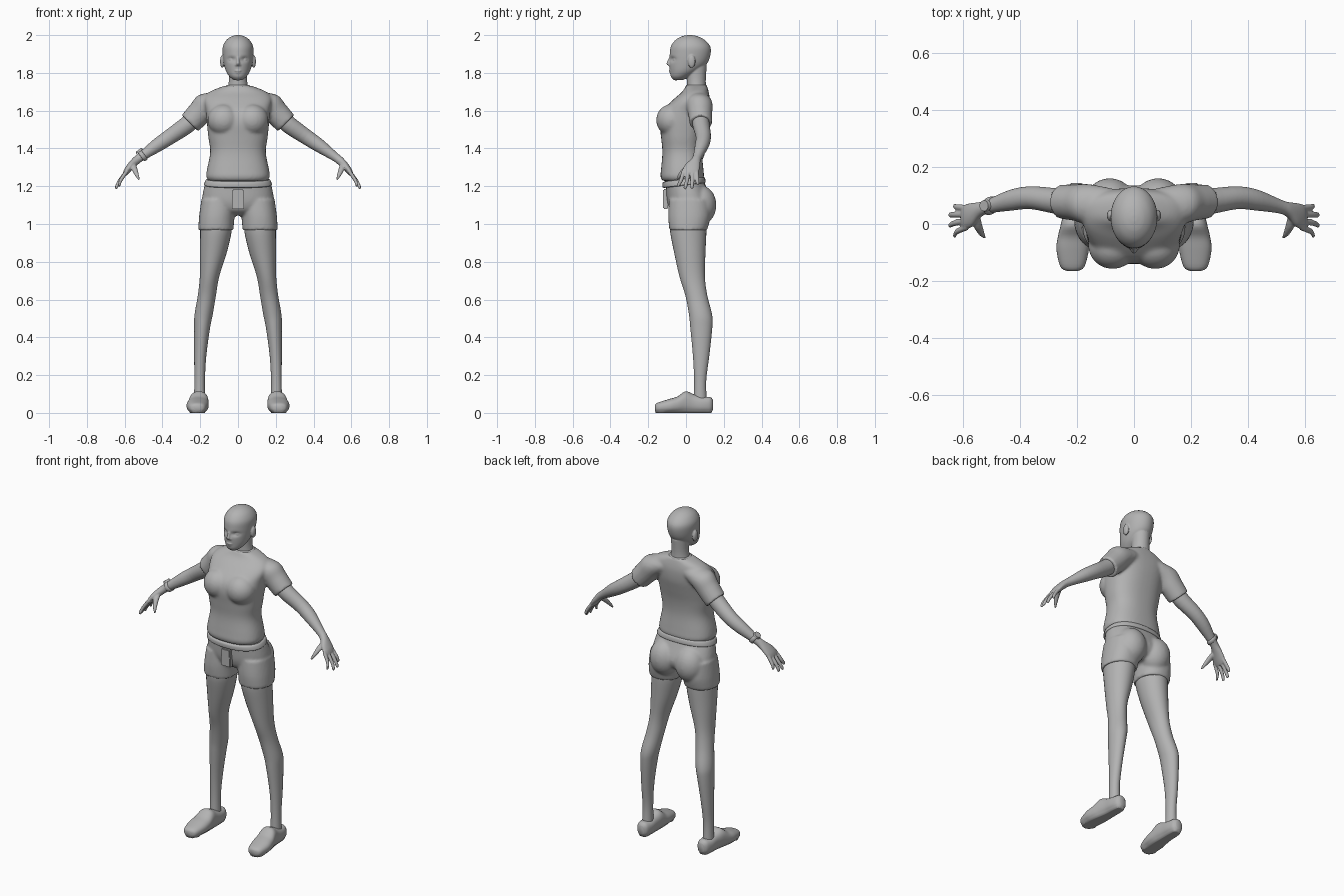
import bpy, bmesh, math
from mathutils import Vector, Matrix

grey = bpy.data.materials.new("plain grey")
grey.diffuse_color = (0.45, 0.45, 0.45, 1)
X, Y, Z = Vector((1, 0, 0)), Vector((0, 1, 0)), Vector((0, 0, 1))


def spline(rows, steps):
    """Catmull-Rom through rows of equal length."""
    out = []
    for i in range(len(rows) - 1):
        a, b, c, d = (rows[max(i - 1, 0)], rows[i], rows[i + 1], rows[min(i + 2, len(rows) - 1)])
        for k in range(steps):
            t = k / steps
            out.append([0.5 * (2 * q + (r - p) * t + (2 * p - 5 * q + 4 * r - s) * t * t
                               + (3 * q - p - 3 * r + s) * t ** 3) for p, q, r, s in zip(a, b, c, d)])
    return out + [list(rows[-1])]


def loft(bm, rows, u=X, v=Y, side=1, power=2.0, segs=32, steps=4):
    """Closed tube through rows of (x, y, z, radius along u, radius along v)."""
    rings = []
    for x, y, z, ru, rv in spline(rows, steps):
        ring = []
        for k in range(segs):
            a = 2 * math.pi * k / segs
            c, s = math.cos(a), math.sin(a)
            p = Vector((x, y, z)) + u * ru * math.copysign(abs(c) ** (2 / power), c) \
                + v * rv * math.copysign(abs(s) ** (2 / power), s)
            p.x *= side
            ring.append(bm.verts.new(p))
        rings.append(ring)
    for a, b in zip(rings, rings[1:]):
        for k in range(segs):
            n = (k + 1) % segs
            bm.faces.new((a[k], a[n], b[n], b[k]))
    bm.faces.new(rings[0])
    bm.faces.new(rings[-1])


def ball(bm, centre, radii):
    m = Matrix.Translation(centre) @ Matrix.Diagonal((*radii, 1))
    bmesh.ops.create_uvsphere(bm, u_segments=24, v_segments=16, radius=1, matrix=m)


def finish(name, bm, voxel=0, smooth=0):
    bmesh.ops.recalc_face_normals(bm, faces=bm.faces)
    me = bpy.data.meshes.new(name)
    bm.to_mesh(me)
    bm.free()
    ob = bpy.data.objects.new(name, me)
    bpy.context.collection.objects.link(ob)
    me.materials.append(grey)
    for p in me.polygons:
        p.use_smooth = True
    if voxel:  # fuse overlapping volumes into one skin
        m = ob.modifiers.new("fuse", 'REMESH')
        m.mode, m.voxel_size, m.use_smooth_shade = 'VOXEL', voxel, True
    if smooth:
        m = ob.modifiers.new("soften", 'SMOOTH')
        m.factor, m.iterations = 0.5, smooth
    return ob


# Head: skull with pressed-in eye sockets, then features and neck
bm = bmesh.new()
loft(bm, [(0, -.04, 1.762, .022, .024), (0, -.03, 1.78, .045, .05), (0, -.008, 1.81, .064, .077),
          (0, .012, 1.85, .075, .1), (0, .022, 1.9, .081, .108), (0, .024, 1.94, .08, .104),
          (0, .022, 1.972, .063, .08), (0, .02, 1.992, .037, .046), (0, .02, 2.0, .01, .012)],
     segs=64, steps=6)
for v in bm.verts:
    for s in (-1, 1):
        d2 = ((v.co.x - s * .034) / .02) ** 2 + ((v.co.z - 1.872) / .012) ** 2
        if v.co.y < 0:
            v.co.y += .013 * math.exp(-d2)
for s in (-1, 1):
    ball(bm, (s * .033, -.057, 1.87), (.016, .012, .008))      # eye
    ball(bm, (s * .083, .03, 1.86), (.012, .02, .034))         # ear
    ball(bm, (s * .01, -.084, 1.842), (.008, .009, .006))      # nostril
loft(bm, [(0, -.078, 1.89, .007, .008), (0, -.088, 1.862, .008, .011),
          (0, -.092, 1.848, .010, .012), (0, -.086, 1.838, .008, .008)], segs=16)
ball(bm, (0, -.080, 1.811), (.02, .011, .005))
ball(bm, (0, -.077, 1.801), (.017, .011, .005))
ball(bm, (0, -.053, 1.774), (.022, .019, .014))
loft(bm, [(0, .06, 1.67, .075, .05), (0, .056, 1.72, .055, .05), (0, .055, 1.77, .048, .05),
          (0, .055, 1.84, .05, .055)])
finish("head_and_neck", bm, .004, 2)

# T-shirt: torso, bust and sleeves
bm = bmesh.new()
loft(bm, [(0, -.02, 1.228, .155, .104), (0, -.02, 1.25, .168, .115), (0, -.02, 1.29, .164, .112),
          (0, -.02, 1.38, .147, .105), (0, -.02, 1.46, .157, .112), (0, -.015, 1.54, .165, .125),
          (0, 0, 1.6, .17, .123), (0, .03, 1.66, .18, .096), (0, .05, 1.70, .15, .07),
          (0, .055, 1.732, .07, .056)], power=2.4, segs=48)
for s in (-1, 1):
    ball(bm, (s * .075, -.075, 1.55), (.086, .083, .085))
    loft(bm, [(.08, .065, 1.665, .06, .05), (.16, .07, 1.635, .07, .068), (.205, .075, 1.587, .064, .066),
              (.254, .078, 1.534, .06, .062)], Y, Vector((.7, 0, .7)), s)
finish("shirt", bm, .008, 5)

# Collar rim
bm = bmesh.new()
loft(bm, [(0, .055, 1.715, .076, .06), (0, .055, 1.728, .068, .057), (0, .055, 1.735, .06, .054)])
finish("collar", bm)

# Shorts: pelvis, seat and leg tubes
bm = bmesh.new()
loft(bm, [(0, -.015, 1.25, .158, .1), (0, 0, 1.2, .178, .106), (0, .018, 1.12, .19, .118),
          (0, .02, 1.07, .17, .1), (0, .02, 1.045, .12, .06)], power=2.3, segs=48)
for s in (-1, 1):
    ball(bm, (s * .085, .075, 1.1), (.088, .086, .105))
    loft(bm, [(.1, .02, 1.13, .094, .11), (.112, .018, 1.04, .094, .112), (.117, .012, .968, .093, .1)],
         side=s, power=2.2)
finish("shorts", bm, .008, 4)

# Waistband dipping at the front
bm = bmesh.new()
loft(bm, [(0, -.01, 1.205, .172, .106), (0, -.01, 1.21, .18, .114), (0, -.012, 1.232, .172, .112),
          (0, -.012, 1.238, .162, .103)], power=2.3, segs=48)
for v in bm.verts:
    v.co.z += v.co.y * .12
finish("waistband", bm)

# Front flap hanging from the waistband
bm = bmesh.new()
bmesh.ops.create_cube(bm, size=1, matrix=Matrix.Translation((0, -.108, 1.132)) @ Matrix.Diagonal((.066, .026, .104, 1)))
for v in bm.verts:
    if v.co.z > 1.13:
        v.co.x *= .85
bmesh.ops.bevel(bm, geom=bm.edges[:], offset=.004, segments=2, affect='EDGES')
flap = finish("front_flap", bm)
for p in flap.data.polygons:
    p.use_smooth = False

tilt = Vector((.6, 0, .8))
for s, label in ((1, "left"), (-1, "right")):
    # Leg
    bm = bmesh.new()
    loft(bm, [(.117, .012, 1.02, .082, .095), (.117, .012, .96, .083, .096), (.13, .02, .85, .071, .083),
              (.151, .033, .72, .051, .067), (.165, .055, .62, .048, .058), (.182, .077, .52, .048, .061),
              (.19, .081, .45, .042, .058), (.2, .08, .3, .032, .043), (.203, .075, .17, .028, .032),
              (.203, .075, .06, .03, .035)], side=s)
    finish(label + "_leg", bm)

    # Shoe with flat sole
    bm = bmesh.new()
    loft(bm, [(.216, -.165, .027, .018, .014), (.216, -.15, .028, .042, .026), (.215, -.09, .036, .057, .037),
              (.211, -.045, .043, .056, .044), (.207, -.003, .056, .05, .058), (.204, .04, .049, .044, .05),
              (.203, .09, .043, .042, .043), (.202, .128, .043, .034, .041), (.202, .143, .042, .018, .026)],
         X, Z, s, power=2.4)
    for v in bm.verts:
        if v.co.z < .008:
            v.co.z = 0
    finish(label + "_shoe", bm)

    # Arm, palm, fingers and thumb
    bm = bmesh.new()
    loft(bm, [(.2, .075, 1.59, .043, .045), (.27, .08, 1.525, .045, .046), (.36, .092, 1.462, .04, .041),
              (.43, .084, 1.415, .037, .036), (.51, .062, 1.358, .025, .024), (.54, .05, 1.335, .027, .022),
              (.567, .033, 1.308, .041, .02), (.59, .025, 1.28, .044, .017), (.602, .022, 1.262, .038, .012)],
         Y, tilt, s)
    tips = [(.632, .062, 1.208), (.648, .032, 1.189), (.648, -.004, 1.187), (.632, -.04, 1.2)]
    for i, (x, y, z) in enumerate(tips):
        by = .056 - .0225 * i
        loft(bm, [(.585, by, 1.285, .011, .011), ((.6 + x) / 2 + .004, (by + y) / 2, (1.265 + z) / 2, .0105, .0105),
                  (x - .003, y, z + .006, .009, .009), (x, y, z, .004, .004)], Y, tilt, s, segs=12)
    loft(bm, [(.558, .03, 1.318, .018, .016), (.548, -.005, 1.29, .016, .015), (.535, -.033, 1.258, .011, .011),
              (.524, -.048, 1.234, .005, .005)], X, Vector((0, .7, -.5)), s, segs=16)
    finish(label + "_arm", bm, .004, 2)

# Wristwatch: strap and dial
bm = bmesh.new()
loft(bm, [(.496, .066, 1.369, .026, .025), (.498, .066, 1.367, .031, .031), (.512, .062, 1.357, .031, .031),
          (.514, .062, 1.355, .026, .025)], Y, tilt, -1, steps=2)
finish("watch_strap", bm)
bm = bmesh.new()
m = Matrix.Translation((-.523, .064, 1.388)) @ Matrix.Rotation(-.64, 4, 'Y')
bmesh.ops.create_cone(bm, cap_ends=True, segments=24, radius1=.022, radius2=.019, depth=.012, matrix=m)
dial = finish("watch_dial", bm)
for p in dial.data.polygons:
    p.use_smooth = len(p.vertices) == 4
